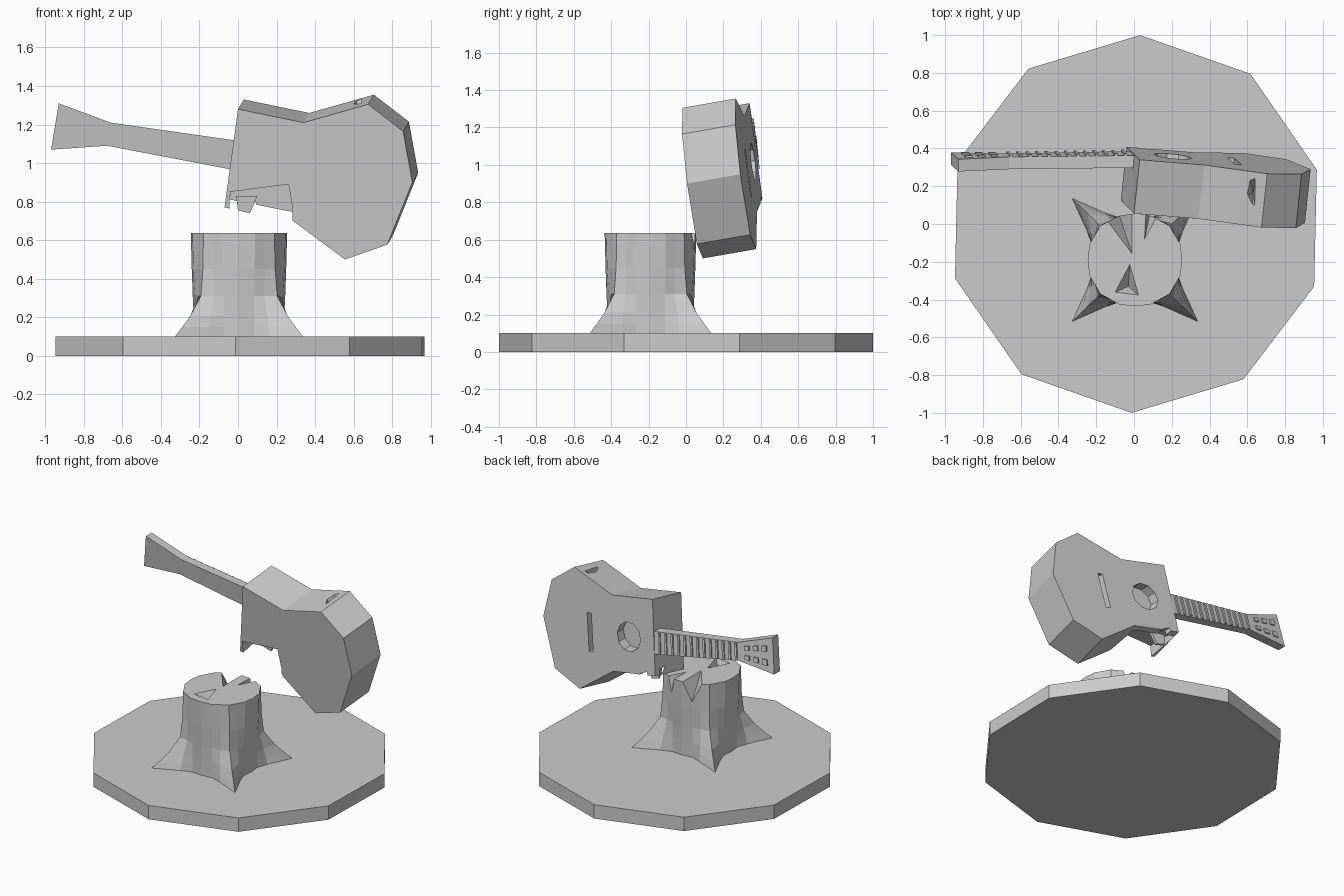
import bpy, bmesh
from math import sin, cos, radians, tau
from mathutils import Vector

if "Cube" in bpy.data.objects:
    bpy.data.objects.remove(bpy.data.objects["Cube"])


def loft(name, rings):
    """Closed solid through rings that have equal point counts."""
    bm = bmesh.new()
    loops = [[bm.verts.new(p) for p in r] for r in rings]
    for a, b in zip(loops, loops[1:]):
        for i in range(len(a)):
            j = (i + 1) % len(a)
            bm.faces.new((a[i], a[j], b[j], b[i]))
    bm.faces.new(loops[0])
    bm.faces.new(loops[-1])
    bmesh.ops.recalc_face_normals(bm, faces=bm.faces)
    me = bpy.data.meshes.new(name)
    bm.to_mesh(me)
    bm.free()
    ob = bpy.data.objects.new(name, me)
    bpy.context.collection.objects.link(ob)
    return ob


def slab(name, pts, y0, y1):
    """Outline in x,z extruded between two y functions."""
    return loft(name, [[(x, f(x, z), z) for x, z in pts] for f in (y0, y1)])


def spike(top, tip):
    bm = bmesh.new()
    for p in [*top, tip]:
        bm.verts.new(p)
    bmesh.ops.convex_hull(bm, input=bm.verts)
    bmesh.ops.recalc_face_normals(bm, faces=bm.faces)
    me = bpy.data.meshes.new("cutter")
    bm.to_mesh(me)
    bm.free()
    ob = bpy.data.objects.new("cutter", me)
    bpy.context.collection.objects.link(ob)
    return ob


def cut(ob, cutter):
    m = ob.modifiers.new("cut", 'BOOLEAN')
    m.operation, m.solver, m.object = 'DIFFERENCE', 'EXACT', cutter
    bpy.context.view_layer.objects.active = ob
    bpy.ops.object.modifier_apply(modifier=m.name)
    bpy.data.objects.remove(cutter)


# ten-sided ground disc
rim = [(cos(radians(88.7) + tau * i / 10), sin(radians(88.7) + tau * i / 10))
       for i in range(10)]
loft("ground_disc", [[(x + .01, y, z) for x, y in rim] for z in (0, .1)])

# stump with four pointed roots: radius at (side, near root, root flank, root)
levels = [(.10, (.235, .24, .30, .47)), (.15, (.235, .24, .29, .415)),
          (.21, (.235, .24, .275, .355)), (.31, (.24, .24, .25, .28)),
          (.45, (.245, .25, .25, .265)), (.637, (.25, .255, .25, .26))]
offsets = [(-45, 0), (-26, 1), (-13, 2), (0, 3), (13, 2), (26, 1)]
rings = []
for z, radii in levels:
    ring = []
    for q in range(4):
        for off, k in offsets:
            a = radians(45 + 90 * q + off)
            ring.append((.005 + radii[k] * cos(a), -.19 + radii[k] * sin(a) * .98, z))
    rings.append(ring)
stump = loft("stump", rings)

# splits in the stump top
for tri, tip in [(((-.18, .05), (.0, .09), (.0, -.19)), (-.08, .05, .50)),
                 (((.05, -.11), (.06, .08), (.14, .06)), (.085, .06, .52)),
                 (((-.02, -.18), (-.12, -.37), (.04, -.39)), (-.03, -.33, .56))]:
    cut(stump, spike([(x, y, .66) for x, y in tri], tip))

# guitar body: back plane, and front face shifted by D
D = Vector((.03, .285, .05))


def back(x, z):
    return .055 - .105 * x - .12 * (z - 1.28)


def front(x, z, d=0):
    return back(x - D.x, z - D.z) + D.y + d


outline = [(0, 1.28), (.34, 1.21), (.675, 1.305), (.857, 1.165), (.905, .90),
           (.775, .577), (.555, .50), (.285, .70), (-.07, .77)]
ring = [Vector((x, back(x, z), z)) for x, z in outline]
body = loft("guitar_body", [ring, [p + D for p in ring]])

# sound hole and bridge slot
hole = [(.205 + .1 * cos(tau * i / 10), 1.02 + .1 * sin(tau * i / 10)) for i in range(10)]
slot = [(.495, .83), (.53, .825), (.57, 1.08), (.535, 1.085)]
for pts in (hole, slot):
    cut(body, slab("cutter", pts, lambda x, z: front(x, z, -.07),
                   lambda x, z: front(x, z, .05)))

# broken lower shoulder, leaving the front plate
cut(body, slab("cutter", [(-.045, .85), (.262, .89), (.284, .76), (.284, .6), (-.045, .6)],
               lambda x, z: -.2, lambda x, z: front(x, z, -.05)))
cut(body, slab("cutter", [(.0, .70), (.03, .83), (.09, .80), (.13, .70)],
               lambda x, z: front(x, z, -.1), lambda x, z: front(x, z, .1)))

# crack across the upper edge of the body
cut(body, spike([(.56, .16, 1.40), (.62, .03, 1.40), (.65, .02, 1.40),
                 (.65, .30, 1.40), (.60, .30, 1.40)], (.63, .16, 1.24)))


# hanging splinters at the break
def board(x, z, d=0):
    return .362 - .01 * x - .15 * (z - 1.12) + d


slab("splinter", [(-.01, .83), (.0, .755), (.06, .74), (.08, .78), (.1, .83)],
     lambda x, z: front(x, z, -.12), lambda x, z: front(x, z, -.10))

# neck and head
neck = [(.02, 1.115), (-.03, 1.12), (-.66, 1.21), (-.93, 1.31), (-.97, 1.07),
        (-.68, 1.09), (-.05, .97), (.02, .96)]
slab("neck", neck, lambda x, z: board(x, z, -.065), board)


def across(t, s, a0, a1, b0, b1):
    top, low = a0.lerp(a1, t), b0.lerp(b1, t)
    return tuple(low.lerp(top, s))


def patch(name, edges, t0, t1, s0, s1):
    pts = [across(t, s, *edges) for t, s in ((t0, s0), (t1, s0), (t1, s1), (t0, s1))]
    slab(name, pts, lambda x, z: board(x, z, -.01), lambda x, z: board(x, z, .01))


V = Vector
neck_edges = (V((-.03, 1.12)), V((-.66, 1.21)), V((-.05, .97)), V((-.68, 1.09)))
head_edges = (V((-.66, 1.21)), V((-.93, 1.31)), V((-.68, 1.09)), V((-.97, 1.07)))

# frets and tuning pegs
for i in range(13):
    t = .02 + i * .96 / 12
    patch("fret", neck_edges, t - .012, t + .012, .04, .96)
for i in range(3):
    for s in (.2, .62):
        t = .2 + .25 * i
        patch("tuning_peg", head_edges, t, t + .13, s, s + .18)
